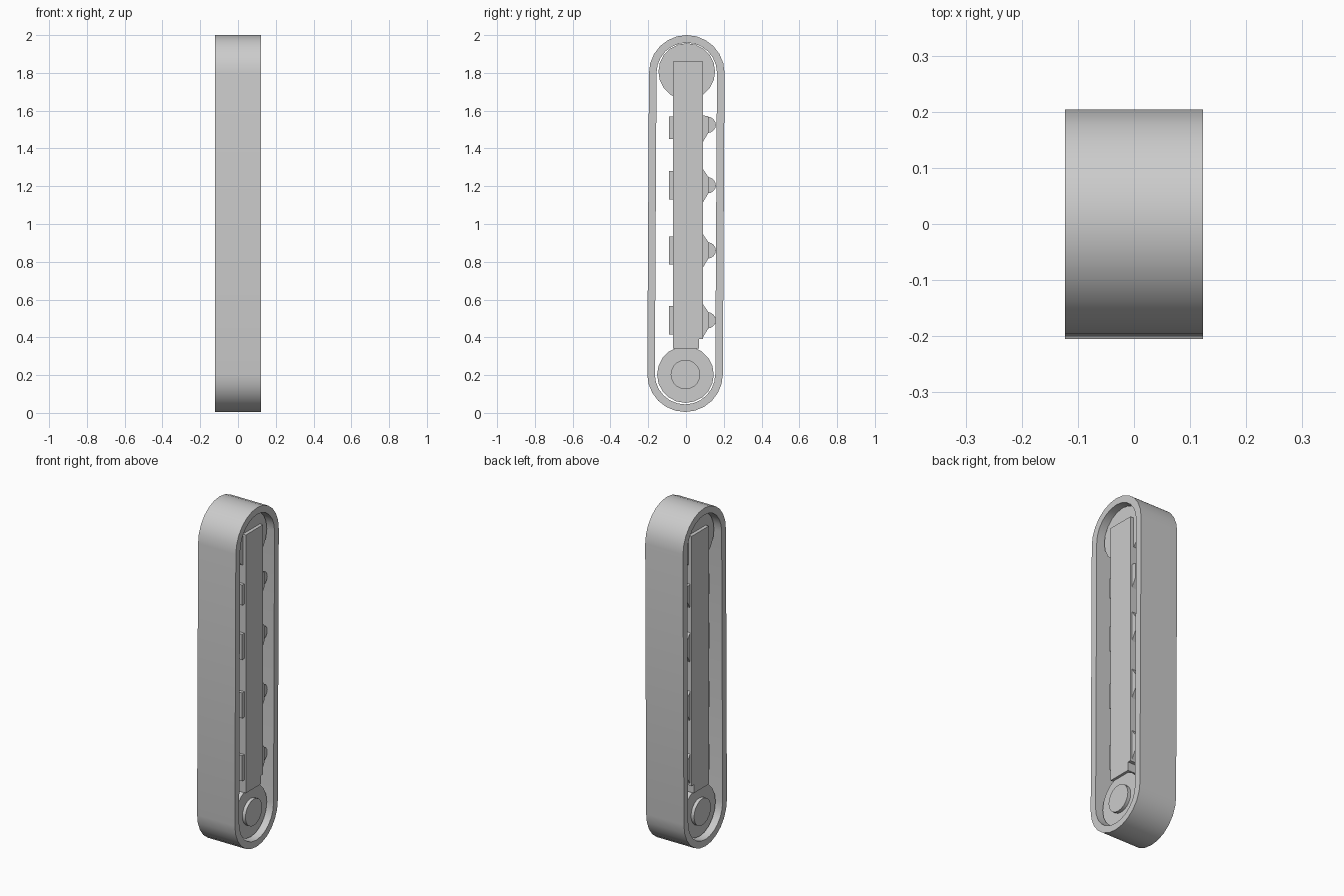
import bpy, bmesh, math

if "Cube" in bpy.data.objects:
    bpy.data.objects.remove(bpy.data.objects["Cube"], do_unlink=True)

# One plain grey for every part
grey = bpy.data.materials.new("track_grey")
grey.use_nodes = True
grey.diffuse_color = (0.6, 0.6, 0.6, 1)
grey.node_tree.nodes["Principled BSDF"].inputs["Base Color"].default_value = (0.6, 0.6, 0.6, 1)


def finish(name, bm, smooth=False):
    bmesh.ops.recalc_face_normals(bm, faces=bm.faces)
    mesh = bpy.data.meshes.new(name)
    bm.to_mesh(mesh)
    bm.free()
    mesh.materials.append(grey)
    obj = bpy.data.objects.new(name, mesh)
    bpy.context.collection.objects.link(obj)
    if smooth:
        bpy.ops.object.select_all(action="DESELECT")
        obj.select_set(True)
        bpy.context.view_layer.objects.active = obj
        bpy.ops.object.shade_smooth_by_angle(angle=math.radians(35))
    return obj


def extrude_profile(name, points, half_width, smooth=False):
    """Solid slab from a (y, z) outline, centred on x = 0."""
    bm = bmesh.new()
    face = bm.faces.new([bm.verts.new((-half_width, y, z)) for y, z in points])
    moved = bmesh.ops.extrude_face_region(bm, geom=[face])["geom"]
    verts = [v for v in moved if isinstance(v, bmesh.types.BMVert)]
    bmesh.ops.translate(bm, verts=verts, vec=(2 * half_width, 0, 0))
    return finish(name, bm, smooth)


def arc(y, z, radius, start, end, steps):
    angles = [math.radians(start + (end - start) * i / steps) for i in range(steps + 1)]
    return [(y + radius * math.cos(a), z + radius * math.sin(a)) for a in angles]


def disc(name, y, z, radius, half_width, sides=20):
    return extrude_profile(name, arc(y, z, radius, 0, 360, sides)[:-1], half_width, True)


TOP, BOTTOM = (0.004, 1.8), (-0.005, 0.205)


# Belt: closed loop with rectangular section
def loop(radius):
    return arc(*TOP, radius, 0, 180, 12) + arc(*BOTTOM, radius, 180, 360, 12)


bm = bmesh.new()
rings = [[bm.verts.new((x, y, z)) for y, z in loop(r)]
         for x, r in ((-0.123, 0.2), (0.123, 0.2), (0.123, 0.16), (-0.123, 0.16))]
count = len(rings[0])
for k in range(4):
    a, b = rings[k], rings[(k + 1) % 4]
    for i in range(count):
        j = (i + 1) % count
        bm.faces.new((a[i], a[j], b[j], b[i]))
finish("belt", bm, True)

# End wheels and the lower hub
disc("upper_wheel", 0.004, 1.807, 0.15, 0.08)
disc("lower_wheel", -0.003, 0.203, 0.15, 0.085)
disc("lower_hub", -0.003, 0.203, 0.078, 0.105)

# Central bar, notched near its foot
extrude_profile("center_bar", [(-0.07, 0.34), (0.07, 0.34), (0.07, 0.39), (0.09, 0.39),
                               (0.09, 1.86), (-0.07, 1.86)], 0.1)

# Rollers with tapered mounts behind, guide plates in front
for i, z in enumerate((0.49, 0.86, 1.205, 1.525), 1):
    top = 0.085 if i < 4 else 0.05
    extrude_profile(f"roller_mount_{i}", [(0.08, z - 0.095), (0.09, z - 0.09), (0.118, z - 0.043),
                                          (0.118, z + 0.045), (0.09, z + top), (0.08, z + top)], 0.09)
    disc(f"roller_{i}", 0.115, z, 0.043, 0.08, 16)
    low, high = z - 0.075, z + (0.075 if i < 4 else 0.045)
    extrude_profile(f"guide_plate_{i}", [(-0.09, low), (-0.065, low), (-0.065, high), (-0.09, high)], 0.09)
